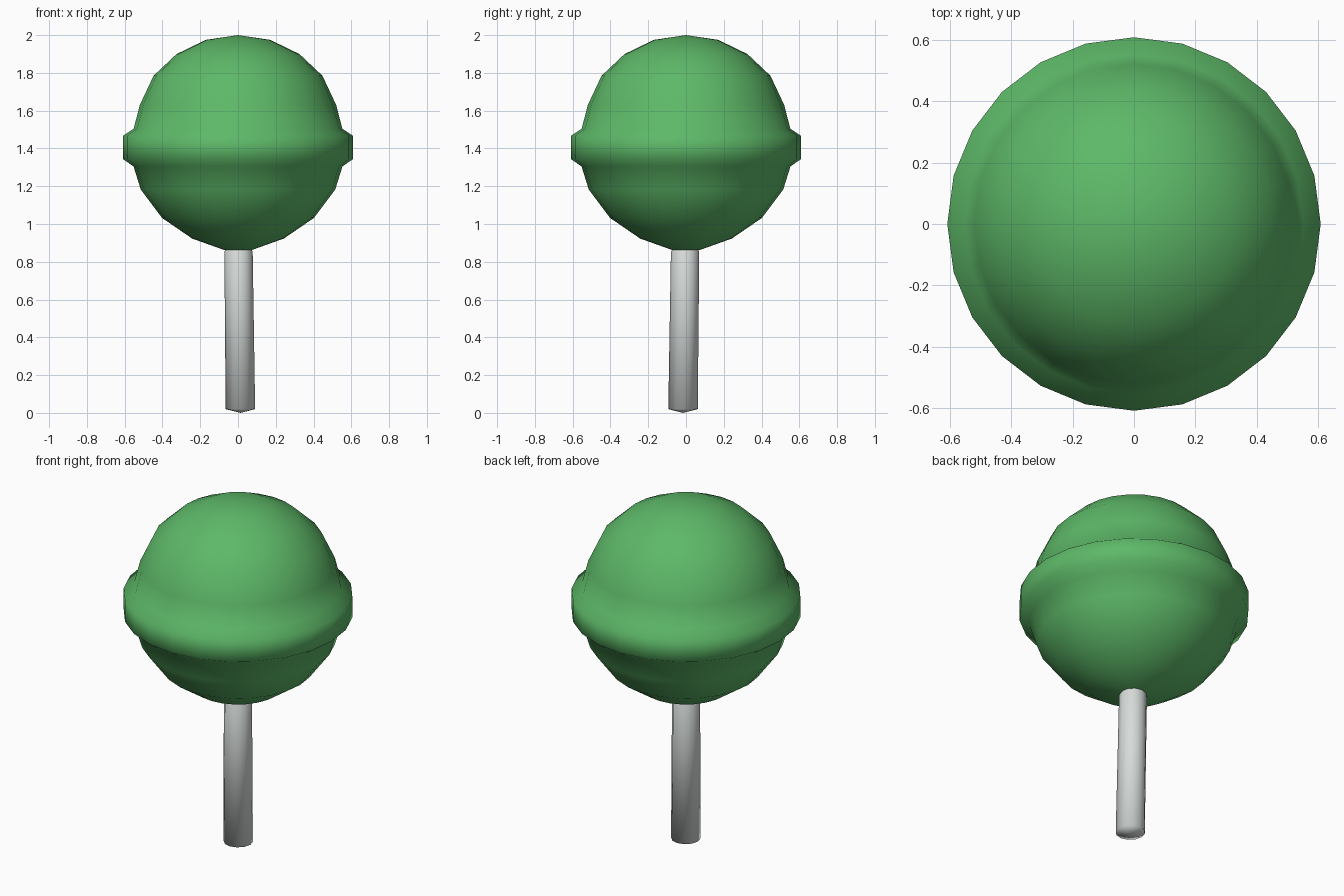
import bpy, bmesh, math

if "Cube" in bpy.data.objects:
    bpy.data.objects.remove(bpy.data.objects["Cube"])


def material(name, rgb):
    m = bpy.data.materials.new(name)
    m.diffuse_color = (*rgb, 1)
    m.use_nodes = True
    m.node_tree.nodes["Principled BSDF"].inputs["Base Color"].default_value = m.diffuse_color
    return m


def lathe(name, profile, sides, mat, centre=lambda z: (0, 0)):
    """Spin (radius, z) points round a centre line; radius 0 makes a pole."""
    bm = bmesh.new()
    rings = []
    for r, z in profile:
        cx, cy = centre(z)
        n = sides if r > 0 else 1
        rings.append([bm.verts.new((cx + r * math.cos(2 * math.pi * i / sides),
                                    cy + r * math.sin(2 * math.pi * i / sides), z))
                      for i in range(n)])
    for a, b in zip(rings, rings[1:]):
        for i in range(sides):
            j = (i + 1) % sides
            quad = [a[i % len(a)], a[j % len(a)], b[j % len(b)], b[i % len(b)]]
            bm.faces.new(list(dict.fromkeys(quad)))
    bmesh.ops.recalc_face_normals(bm, faces=bm.faces)
    for f in bm.faces:
        f.smooth = True
    me = bpy.data.meshes.new(name)
    bm.to_mesh(me)
    bm.free()
    me.materials.append(mat)
    ob = bpy.data.objects.new(name, me)
    bpy.context.collection.objects.link(ob)
    return ob


green = material("candy green", (0.11, 0.48, 0.138))
grey = material("stick pale grey", (0.68, 0.72, 0.70))

# Candy ball with a raised band round its middle
lathe("candy", [(0, 2.0), (0.17, 1.975), (0.325, 1.9), (0.447, 1.785),
                (0.52, 1.63), (0.552, 1.505), (0.608, 1.467), (0.608, 1.343),
                (0.553, 1.305), (0.515, 1.183), (0.402, 1.032),
                (0.243, 0.923), (0.075, 0.863), (0, 0.86)], 24, green)

# Slightly leaning stick with a shallow rounded foot
lathe("stick", [(0, 0.872), (0.066, 0.87), (0.075, 0.852), (0.078, 0.02), (0, 0)],
      12, grey, lambda z: (0.013 - 0.012 * z, -0.016 + 0.013 * z))
